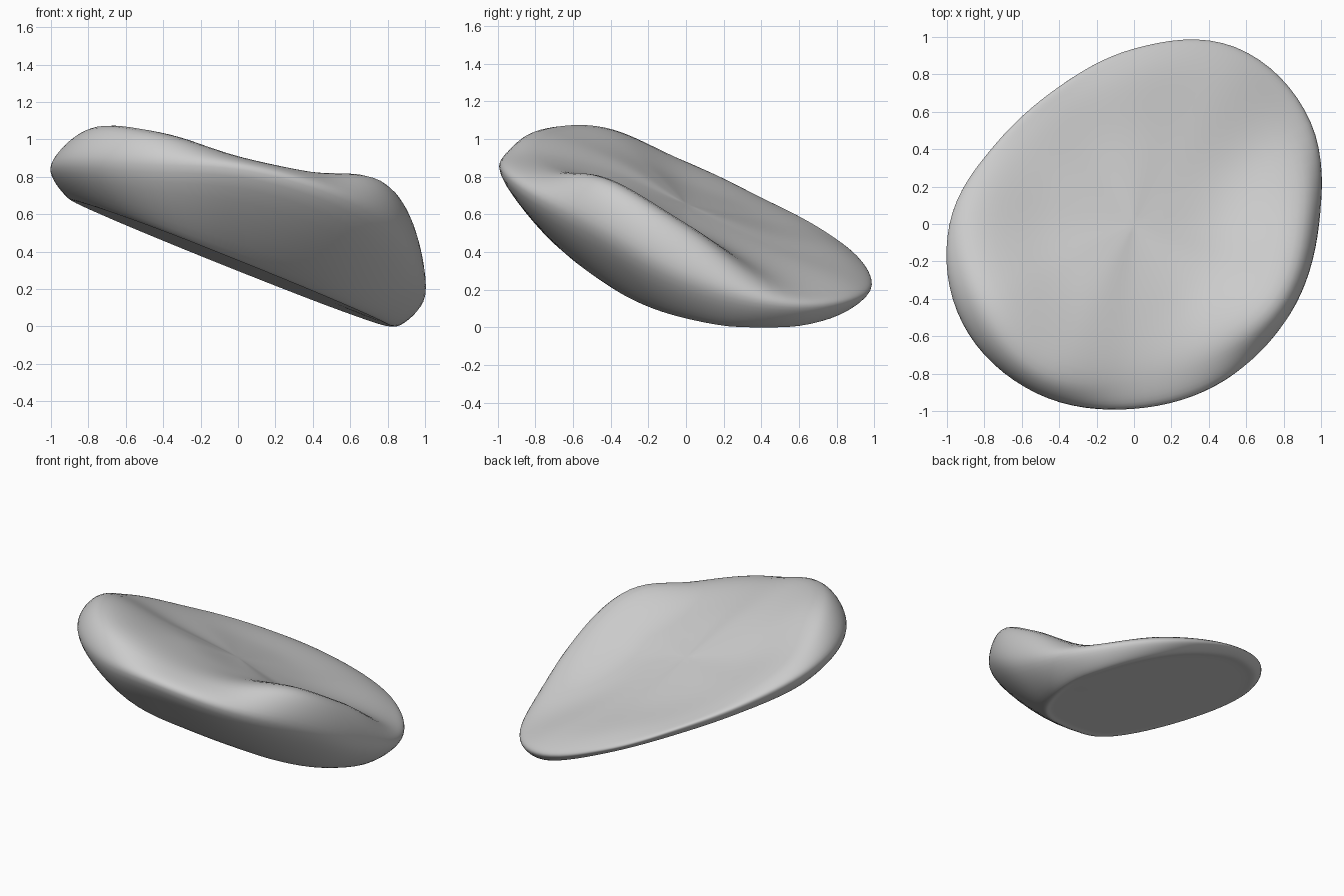
import bpy, bmesh, math
from mathutils import Vector

if "Cube" in bpy.data.objects:
    bpy.data.objects.remove(bpy.data.objects["Cube"])

# Contours read every 30 degrees, counter-clockwise from +x
DISC_R = [.75, .97, 1.02, .89, .80, .82, .91, .89, .82, .60, .53, .59]
RIM_R = [.985, 1.095, 1.095, .94, .835, .855, .99, 1.065, 1.05, .995, .975, .96]
RIM_Z = [.26, .12, .17, .34, .515, .665, .82, .88, .87, .85, .72, .52]
RIDGE_R = [.91, .98, .98, .83, .75, .77, .88, .91, .94, .83, .81, .885]
RIDGE_Z = [.53, .22, .26, .41, .54, .69, .88, 1.065, 1.04, .91, .825, .785]
BOWL_Z = [.53, .45, .45, .50, .57, .67, .76, .87, .90, .84, .76, .67]
BOWL_R, TOP_Z = .45, .655
N, STEPS = 96, 8


def around(table, a):
    """Smooth periodic lookup by turn fraction."""
    n = len(table)
    u = a * n
    i, t = int(u), u - int(u)
    p, q, r, s = (table[(i + k) % n] for k in (-1, 0, 1, 2))
    return q + .5 * t * (r - p + t * (2*p - 5*q + 4*r - s + t * (3*(q - r) + s - p)))


def spline(p, t):
    """Centripetal spline between the middle two of four points."""
    k = [0]
    for a, b in zip(p, p[1:]):
        k.append(k[-1] + max((b - a).length, 1e-4) ** .5)
    x = k[1] + t * (k[2] - k[1])
    a, b, c = (p[i].lerp(p[i + 1], (x - k[i]) / (k[i + 1] - k[i])) for i in range(3))
    d = a.lerp(b, (x - k[0]) / (k[2] - k[0]))
    e = b.lerp(c, (x - k[1]) / (k[3] - k[1]))
    return d.lerp(e, t)


def base_z(x, y):
    """Tilted flat underside."""
    return max(.335 - .385 * x - .04 * y, 0)


def contour_points(a):
    """Section points from the base outward, over the ridge and into the bowl."""
    c, s = math.cos(a * math.tau), math.sin(a * math.tau)
    d = around(DISC_R, a)
    rz = [(d * f, base_z(d * f * c, d * f * s)) for f in (.5, .9, 1)]
    rz += [(around(RIM_R, a), around(RIM_Z, a)),
           (around(RIDGE_R, a), around(RIDGE_Z, a)),
           (BOWL_R, around(BOWL_Z, a))]
    return [Vector((r * c, r * s, z)) for r, z in rz]


# Body: smooth radial sections closed at the two poles
bm = bmesh.new()
bottom, top = Vector((0, 0, base_z(0, 0))), Vector((0, 0, TOP_Z))
sections = [contour_points(i / N) for i in range(N)]
v_bot, v_top = bm.verts.new(bottom), bm.verts.new(top)
cols = []
for i, sec in enumerate(sections):
    opp = sections[(i + N // 2) % N]
    path = [opp[0], bottom] + sec + [top, opp[-1]]
    pts = [spline(path[j:j + 4], k / STEPS)
           for j in range(len(path) - 3) for k in range(STEPS)][1:]
    cols.append([bm.verts.new(p) for p in pts])
for i in range(N):
    a, b = cols[i], cols[(i + 1) % N]
    bm.faces.new((v_bot, b[0], a[0]))
    bm.faces.new((v_top, a[-1], b[-1]))
    for j in range(len(a) - 1):
        bm.faces.new((a[j], b[j], b[j + 1], a[j + 1]))
bmesh.ops.recalc_face_normals(bm, faces=bm.faces)
mesh = bpy.data.meshes.new("smooth_body")
bm.to_mesh(mesh)
bm.free()
mesh.shade_smooth()
body = bpy.data.objects.new("smooth_body", mesh)
bpy.context.collection.objects.link(body)

# Soften the section joins
soft = body.modifiers.new("soften", 'SMOOTH')
soft.factor, soft.iterations = .5, 6
